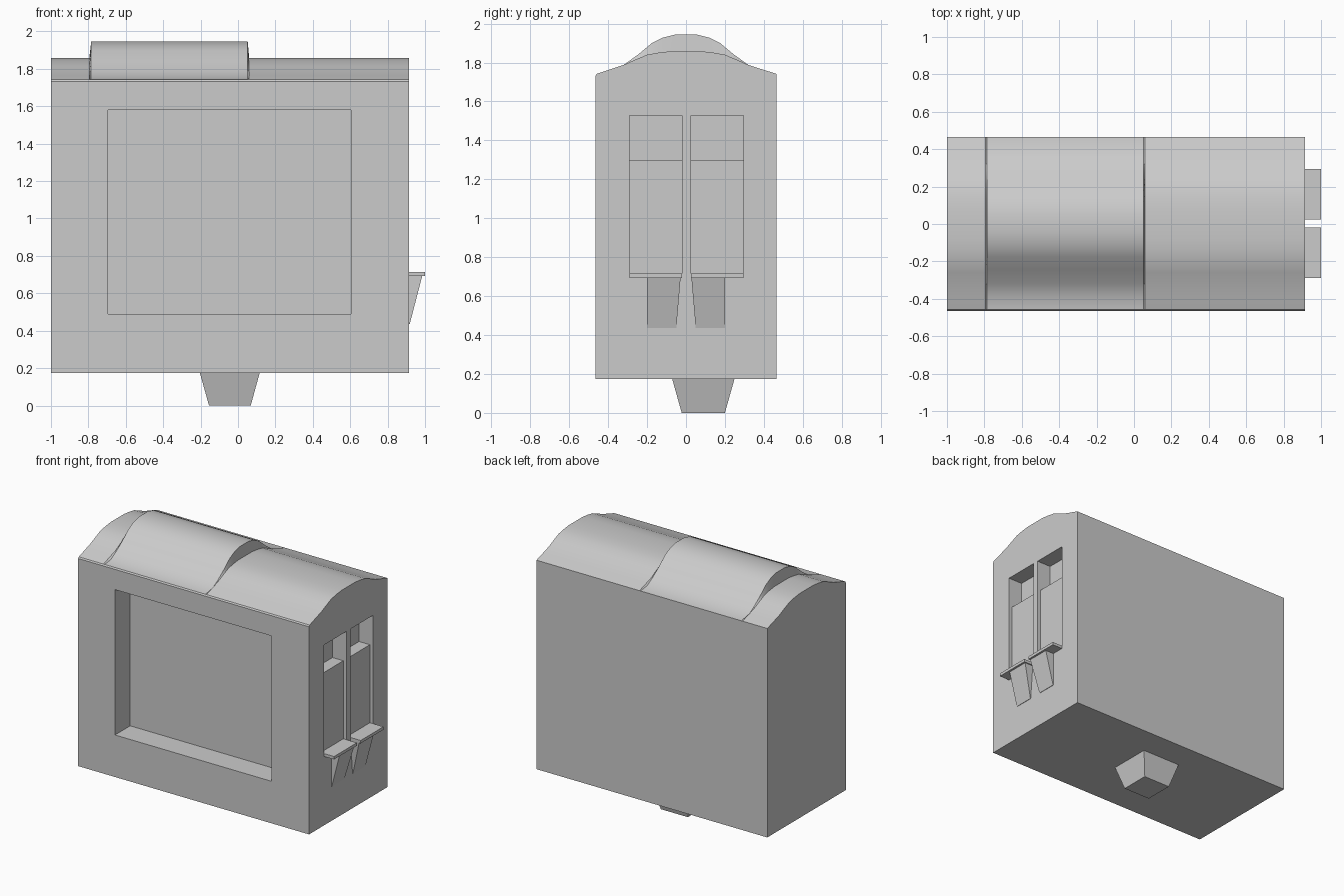
import bpy, bmesh

if "Cube" in bpy.data.objects:
    bpy.data.objects.remove(bpy.data.objects["Cube"])


def loft(name, rings):
    """Solid skinned through matching rings of points, capped at both ends."""
    bm = bmesh.new()
    loops = [[bm.verts.new(p) for p in ring] for ring in rings]
    n = len(loops[0])
    for a, b in zip(loops, loops[1:]):
        for i in range(n):
            j = (i + 1) % n
            bm.faces.new((a[i], a[j], b[j], b[i]))
    bm.faces.new(loops[0])
    bm.faces.new(loops[-1])
    bmesh.ops.recalc_face_normals(bm, faces=bm.faces)
    mesh = bpy.data.meshes.new(name)
    bm.to_mesh(mesh)
    bm.free()
    obj = bpy.data.objects.new(name, mesh)
    bpy.context.collection.objects.link(obj)
    return obj


def rect(x0, x1, y0, y1, z):
    return [(x0, y0, z), (x1, y0, z), (x1, y1, z), (x0, y1, z)]


def box(name, x0, x1, y0, y1, z0, z1):
    return loft(name, [rect(x0, x1, y0, y1, z0), rect(x0, x1, y0, y1, z1)])


def section(half):
    """Body outline: half roof from eave to ridge, mirrored, plus the walls."""
    roof = half + [(-y, z) for y, z in reversed(half)]
    return ([(-0.465, 0.175), (-0.465, 1.732), (-0.458, 1.742)] + roof[1:-1]
            + [(0.465, 1.742), (0.465, 0.175)])


# Body with arched roof and a taller arched section let into it
low = section([(-0.465, 1.742), (-0.385, 1.767), (-0.32, 1.788), (-0.26, 1.815),
               (-0.2, 1.84), (-0.14, 1.851), (-0.08, 1.858)])
high = section([(-0.465, 1.742), (-0.385, 1.751), (-0.32, 1.788), (-0.245, 1.842),
                (-0.175, 1.9), (-0.12, 1.928), (-0.05, 1.945)])
stations = [(-1, low), (-0.795, low), (-0.785, high),
            (0.052, high), (0.06, low), (0.915, low)]
body = loft("body", [[(x, y, z) for y, z in prof] for x, prof in stations])

# Cutters: front display recess and two stepped side windows
spans = [(-0.29, -0.02), (0.025, 0.295)]
cutters = [box("display_cutter", -0.695, 0.605, -0.6, -0.285, 0.49, 1.58)]
step = [(1.1, 0.705), (0.888, 0.705), (0.888, 1.3), (0.798, 1.3), (0.798, 1.528), (1.1, 1.528)]
for y0, y1 in spans:
    cutters.append(loft("window_cutter", [[(x, y, z) for x, z in step] for y in (y0, y1)]))

bpy.context.view_layer.objects.active = body
body.select_set(True)
for c in cutters:
    c.hide_render = True
    mod = body.modifiers.new("cut", 'BOOLEAN')
    mod.operation = 'DIFFERENCE'
    mod.solver = 'EXACT'
    mod.object = c
    bpy.ops.object.modifier_apply(modifier=mod.name)
for c in cutters:
    bpy.data.objects.remove(c)
bpy.ops.object.shade_smooth_by_angle(angle=0.55)

# Shelves under the side windows with wedge brackets
for side, (y0, y1) in zip(("front", "back"), spans):
    box(side + "_shelf", 0.88, 1.0, y0, y1, 0.693, 0.715)
    s = -1 if side == "front" else 1
    loft(side + "_bracket", [rect(0.905, 0.918, *sorted((s * 0.2, s * 0.05)), 0.435),
                             rect(0.905, 0.985, *sorted((s * 0.2, s * 0.028)), 0.693)])

# Tapered foot below
loft("foot", [rect(-0.155, 0.068, -0.022, 0.2, 0), rect(-0.205, 0.117, -0.072, 0.25, 0.178)])
